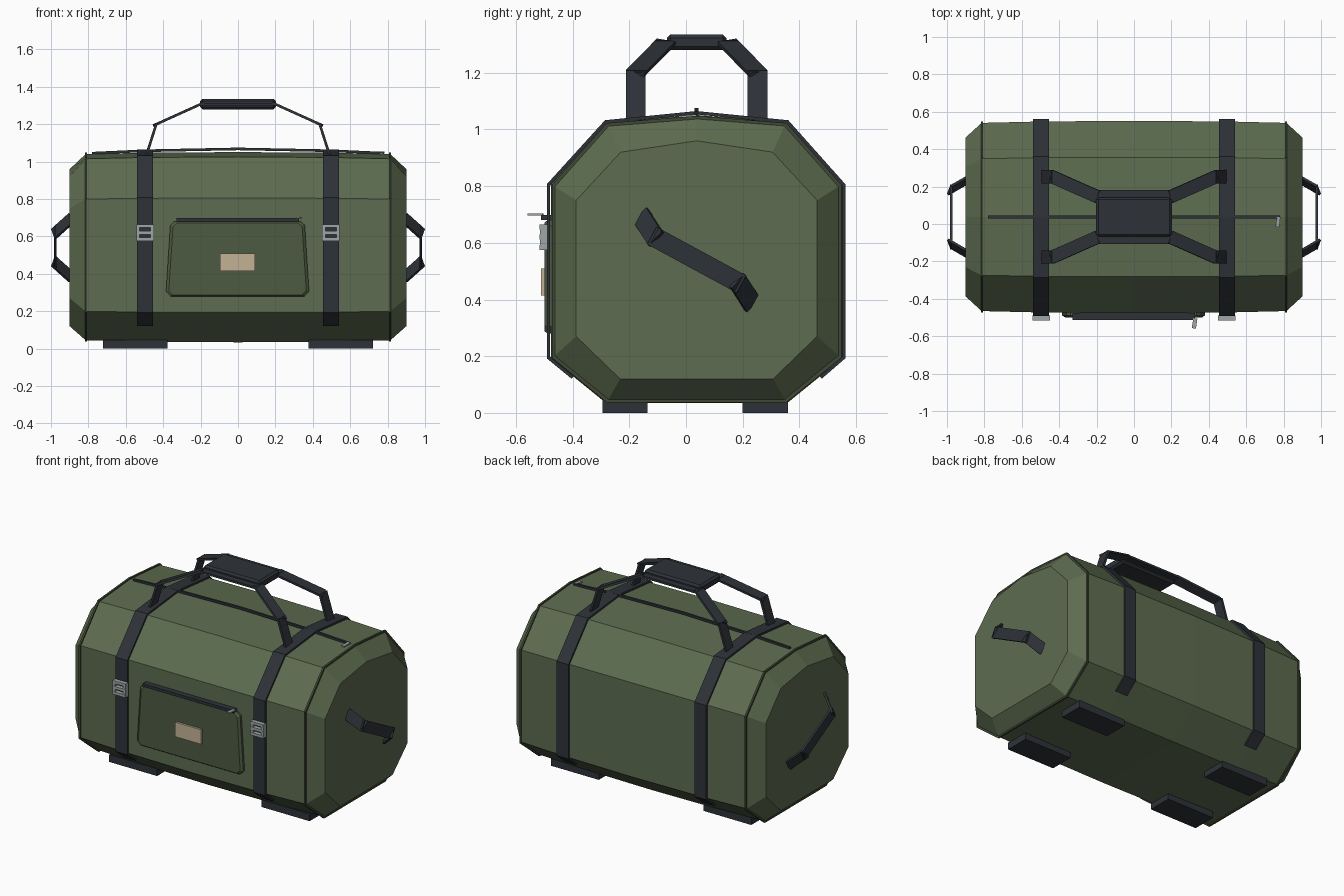
import bpy, bmesh
from mathutils import Vector

if "Cube" in bpy.data.objects:
    bpy.data.objects.remove(bpy.data.objects["Cube"])

CY, CZ = 0.0375, 0.54   # centre of the bag's cross-section


def material(name, rgb):
    m = bpy.data.materials.new(name)
    m.diffuse_color = (*rgb, 1)
    m.use_nodes = True
    m.node_tree.nodes["Principled BSDF"].inputs["Base Color"].default_value = m.diffuse_color
    return m


GREEN = material("canvas_green", (0.11, 0.15, 0.08))
POCKET = material("pocket_green", (0.075, 0.105, 0.055))
PIPING = material("piping_olive", (0.05, 0.065, 0.035))
DARK = material("webbing_dark", (0.027, 0.032, 0.04))
METAL = material("metal_grey", (0.35, 0.38, 0.38))
TAN = material("label_tan", (0.55, 0.45, 0.30))


def build(name, lofts, mat, closed=False, bevel=0):
    """Each loft is a list of rings with equal point counts, skinned together."""
    bm = bmesh.new()
    for rings in lofts:
        vs = [[bm.verts.new(p) for p in r] for r in rings]
        n = len(vs[0])
        pairs = list(zip(vs, vs[1:])) + ([(vs[-1], vs[0])] if closed else [])
        for a, b in pairs:
            for i in range(n):
                j = (i + 1) % n
                bm.faces.new((a[i], a[j], b[j], b[i]))
        if not closed:
            bm.faces.new(vs[0])
            bm.faces.new(vs[-1])
    bmesh.ops.recalc_face_normals(bm, faces=bm.faces)
    me = bpy.data.meshes.new(name)
    bm.to_mesh(me)
    bm.free()
    me.materials.append(mat)
    ob = bpy.data.objects.new(name, me)
    bpy.context.collection.objects.link(ob)
    if bevel:
        mod = ob.modifiers.new("bevel", "BEVEL")
        mod.width, mod.segments = bevel, 1
    return ob


def box(x0, x1, y0, y1, z0, z1):
    return [[(x0, y0, z), (x1, y0, z), (x1, y1, z), (x0, y1, z)] for z in (z0, z1)]


def band(pts, hint, width, thick):
    """Flat webbing along a path, mitred at the corners."""
    pts = [Vector(p) for p in pts]
    hint = Vector(hint).normalized()
    rings = []
    for i, p in enumerate(pts):
        a = (p - pts[i - 1]).normalized() if i else (pts[1] - p).normalized()
        b = (pts[i + 1] - p).normalized() if i < len(pts) - 1 else a
        t = (a + b).normalized()
        w = (hint - t * hint.dot(t)).normalized()
        n = t.cross(w) * (thick / 2 / max(t.dot(a), 0.5))
        w = w * width / 2
        rings.append([p + w + n, p - w + n, p - w - n, p + w - n])
    return rings


def segments(pts, hint, width, thick, over):
    """Separate overlapping lengths of webbing between path points."""
    out = []
    for p, q in zip(pts, pts[1:]):
        p, q = Vector(p), Vector(q)
        e = (q - p).normalized() * over
        out.append(band([p - e, q + e], hint, width, thick))
    return out


def mirrored(half):
    """Closed symmetric profile from its +y half, last point on the axis."""
    return half + [(-y, z) for y, z in reversed(half[:-1])]


def section(x, prof, s=1.0):
    return [(x, CY + y * s, CZ + z * s) for y, z in prof]


# Body: faceted barrel with a slight bulge and tapered ends
SIDE = mirrored([(0.312, -0.495), (0.503, -0.34), (0.503, 0.26), (0.312, 0.475), (0, 0.50)])
END = mirrored([(0.27, -0.42), (0.425, -0.27), (0.425, 0.21), (0.268, 0.38), (0, 0.42)])
build("bag_body", [[section(-0.9, END), section(-0.815, SIDE), section(-0.5, SIDE, 1.015),
                    section(0, SIDE, 1.022), section(0.5, SIDE, 1.015),
                    section(0.815, SIDE), section(0.9, END)]], GREEN)

# Piping around both end seams
for sx, side in ((-1, "left"), (1, "right")):
    x = sx * 0.812
    build(side + "_piping", [[section(x - 0.006, SIDE, 0.99), section(x - 0.006, SIDE, 1.016),
                              section(x + 0.006, SIDE, 1.016), section(x + 0.006, SIDE, 0.99)]],
          PIPING, closed=True)

# Straps wrapping front, top and back, each with a ladder buckle
WRAP = [(-0.40, 0.125), (-0.485, 0.195), (-0.485, 0.805), (-0.283, 1.027), (0.0375, 1.059),
        (0.358, 1.027), (0.56, 0.805), (0.56, 0.195), (0.475, 0.125)]
WRAP = [(y if y < 0.5 else 0.556, z) for y, z in WRAP]
for sx, side in ((-1, "left"), (1, "right")):
    x = sx * 0.497
    build(side + "_strap", [band([(x, y, z) for y, z in WRAP], (1, 0, 0), 0.085, 0.012)], DARK)
    bars = [box(x - 0.047, x + 0.047, -0.517, -0.49, z - 0.009, z + 0.009)
            for z in (0.584, 0.62, 0.656)]
    bars += [box(x + d - 0.009, x + d + 0.009, -0.515, -0.49, 0.577, 0.663)
             for d in (-0.038, 0.038)]
    build(side + "_buckle", bars, METAL)

# Feet
for x, sx in ((-0.55, "left"), (0.55, "right")):
    for y, sy in ((-0.215, "front"), (0.28, "back")):
        build(f"{sy}_{sx}_foot", [box(x - 0.173, x + 0.173, y - 0.08, y + 0.08, 0, 0.047)], DARK)

# Carry handles and the shared grip
for sy, side in ((-1, "front"), (1, "back")):
    y0, y1 = CY + sy * 0.215, CY + sy * 0.11
    path = [(-0.488, y0, 1.04), (-0.437, y0, 1.2), (-0.2, y1, 1.307),
            (0.2, y1, 1.307), (0.437, y0, 1.2), (0.488, y0, 1.04)]
    build(side + "_handle", segments(path, (0, 1, 0), 0.07, 0.014, 0.006), DARK)
build("handle_grip", [box(-0.203, 0.203, CY - 0.105, CY + 0.105, 1.28, 1.335)], DARK, bevel=0.012)

# Slanted grab handles on the ends
for sx, side in ((-1, "left"), (1, "right")):
    path = [(sx * 0.9, -0.155, 0.69), (sx * 0.978, -0.11, 0.62),
            (sx * 0.978, 0.185, 0.46), (sx * 0.9, 0.23, 0.39)]
    build(side + "_end_handle", segments(path, (0, 0.16, 0.295), 0.07, 0.014, 0.012), DARK)

# Front pocket with chamfered corners and sloped rim
POUCH = [(-0.36, 0.28), (0.355, 0.28), (0.38, 0.305), (0.357, 0.66), (0.335, 0.68),
         (-0.34, 0.68), (-0.362, 0.66), (-0.385, 0.305)]
build("front_pocket", [[[(x * s, y, 0.48 + (z - 0.48) * s) for x, z in POUCH]
                        for y, s in ((-0.465, 1), (-0.488, 1), (-0.499, 0.96))]], POCKET)
build("pocket_label", [box(-0.095, 0.092, -0.512, -0.495, 0.415, 0.51)], TAN)

# Zippers and their pulls
build("pocket_zipper", [box(-0.33, 0.325, -0.512, -0.475, 0.68, 0.698)], DARK)
build("pocket_zipper_pull", [band([(0.328, -0.505, 0.70), (0.32, -0.558, 0.70)],
                                  (1, 0, 0), 0.022, 0.008)], METAL)
build("top_zipper", [band([(-0.78, CY, 1.045), (-0.5, CY, 1.058), (0, CY, 1.068),
                           (0.5, CY, 1.058), (0.78, CY, 1.045)], (0, 1, 0), 0.014, 0.014)], DARK)
build("top_zipper_pull", [band([(0.773, 0.037, 1.049), (0.767, -0.015, 1.045)],
                               (1, 0, 0), 0.02, 0.008)], METAL)
